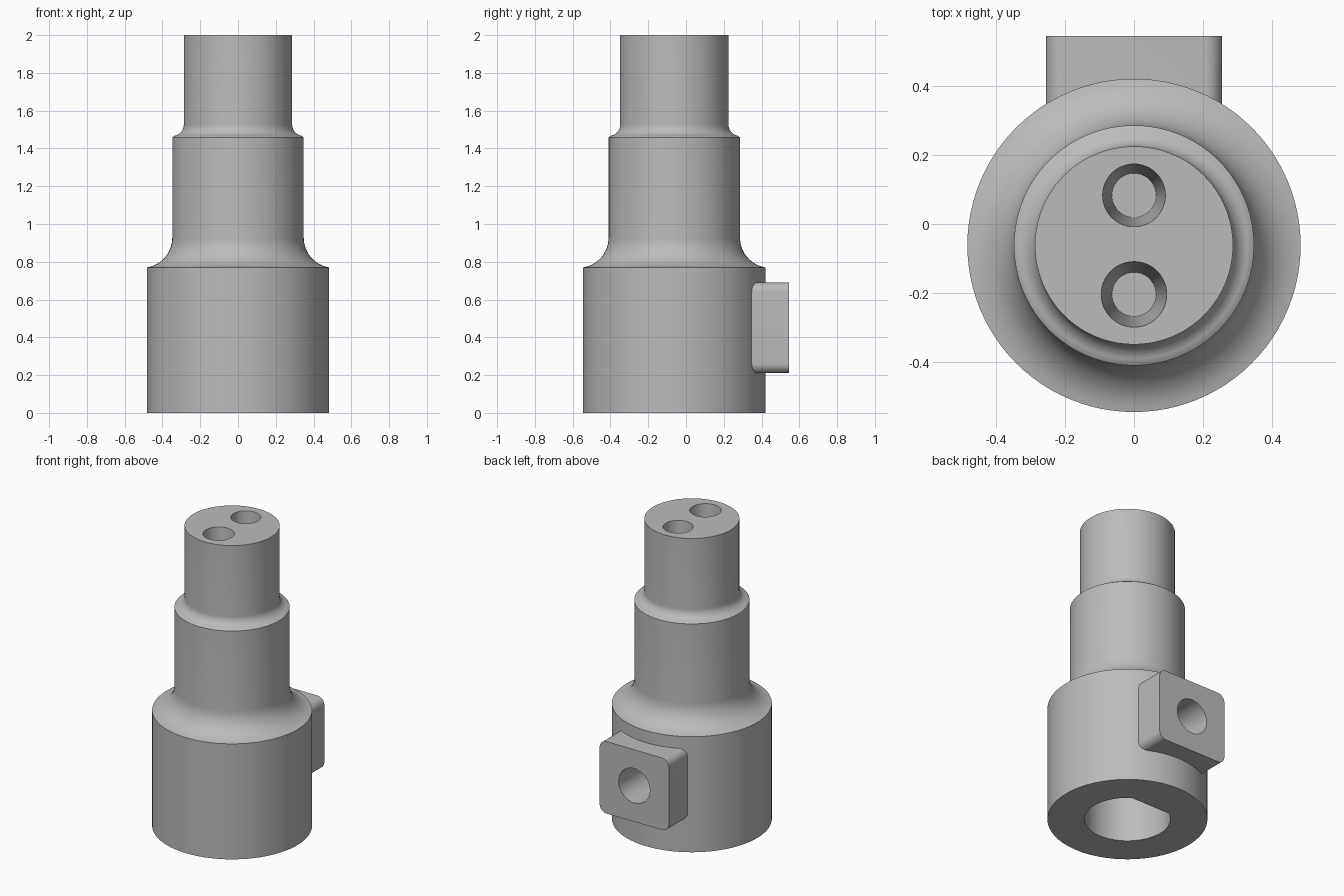
import bpy, bmesh, math

cube = bpy.data.objects.get("Cube")
if cube:
    bpy.data.objects.remove(cube, do_unlink=True)

AXIS_Y = -0.062      # the body axis, shifted to make room for the lug

grey = bpy.data.materials.new("plain grey")
grey.diffuse_color = (0.5, 0.5, 0.5, 1)
grey.use_nodes = True
grey.node_tree.nodes["Principled BSDF"].inputs["Base Color"].default_value = (0.5, 0.5, 0.5, 1)


def add_object(name, bm):
    bmesh.ops.recalc_face_normals(bm, faces=bm.faces)
    mesh = bpy.data.meshes.new(name)
    bm.to_mesh(mesh)
    bm.free()
    mesh.materials.append(grey)
    obj = bpy.data.objects.new(name, mesh)
    bpy.context.collection.objects.link(obj)
    return obj


def lathe(name, profile, y, steps=96):
    """Spin a profile of (radius, z) points into a closed solid."""
    bm = bmesh.new()
    rings = [[bm.verts.new((r * math.cos(t), y + r * math.sin(t), z))
              for t in (2 * math.pi * i / steps for i in range(steps))] for r, z in profile]
    for a, b in zip(rings, rings[1:]):
        for i in range(steps):
            j = (i + 1) % steps
            bm.faces.new((a[i], a[j], b[j], b[i]))
    bm.faces.new(rings[0])
    bm.faces.new(rings[-1])
    return add_object(name, bm)


def prism(name, outline, start, vector):
    """Extrude a flat outline, given by points, along a vector."""
    bm = bmesh.new()
    face = bm.faces.new([bm.verts.new(p) for p in outline])
    new = bmesh.ops.extrude_face_region(bm, geom=[face])["geom"]
    bmesh.ops.translate(bm, vec=vector, verts=[v for v in new if isinstance(v, bmesh.types.BMVert)])
    bmesh.ops.translate(bm, vec=start, verts=bm.verts)
    return add_object(name, bm)


def combine(target, other, operation):
    mod = target.modifiers.new(other.name, "BOOLEAN")
    mod.object, mod.operation, mod.solver = other, operation, "EXACT"
    bpy.context.view_layer.objects.active = target
    bpy.ops.object.modifier_apply(modifier=mod.name)
    bpy.data.objects.remove(other, do_unlink=True)


def fillet(outer, inner, bottom, radius, steps=12):
    """Concave quarter curve from a shoulder's rim up to the next step."""
    first = math.acos((inner + radius - outer) / radius)
    angles = [first * (1 - i / steps) for i in range(steps + 1)]
    drop = radius * math.sin(first)
    return [(inner + radius - radius * math.cos(a), bottom + drop - radius * math.sin(a))
            for a in angles]


# Stepped body with two filleted shoulders
profile = [(0.483, 0)] + fillet(0.483, 0.348, 0.77, 0.16)
profile += [(0.348, 1.459)] + fillet(0.336, 0.287, 1.467, 0.06) + [(0.287, 2)]
body = lathe("stepped_body", profile, AXIS_Y)

# Side lug with rounded corners
corners = []
R, HALF_W, HALF_H = 0.05, 0.255, 0.24
for quarter, (sx, sz) in enumerate([(1, 1), (-1, 1), (-1, -1), (1, -1)]):
    for i in range(9):
        t = math.pi / 2 * (quarter + i / 8)
        corners.append((sx * (HALF_W - R) + R * math.cos(t), 0, sz * (HALF_H - R) + R * math.sin(t)))
lug = prism("side_lug", corners, (0, 0.25, 0.45), (0, 0.295, 0))
combine(body, lug, "UNION")

# D-shaped bore from below, flat towards the lug
BORE, FLAT = 0.26, 0.215
gap = math.acos(FLAT / BORE)
arc = [math.pi / 2 + gap + (2 * math.pi - 2 * gap) * i / 80 for i in range(81)]
bore = prism("bore_cutter", [(BORE * math.cos(t), BORE * math.sin(t), 0) for t in arc],
             (0, AXIS_Y, -0.1), (0, 0, 0.9))
combine(body, bore, "DIFFERENCE")

# Screw hole through the lug into the bore
ring = [2 * math.pi * i / 48 for i in range(48)]
screw = prism("screw_cutter", [(0.115 * math.cos(t), 0, 0.115 * math.sin(t)) for t in ring],
              (0, 0, 0.45), (0, 0.7, 0))
combine(body, screw, "DIFFERENCE")

# Two tapered blind sockets in the top
for offset, rim in ((0.145, 0.091), (-0.142, 0.095)):
    socket = lathe("socket_cutter", [(0.064, 1.5), (rim, 2), (rim, 2.1)], AXIS_Y + offset, 48)
    combine(body, socket, "DIFFERENCE")

# Smooth curved walls, keep the rims sharp
bpy.ops.object.select_all(action="DESELECT")
body.select_set(True)
bpy.context.view_layer.objects.active = body
bpy.ops.object.shade_smooth_by_angle(angle=math.radians(30))
